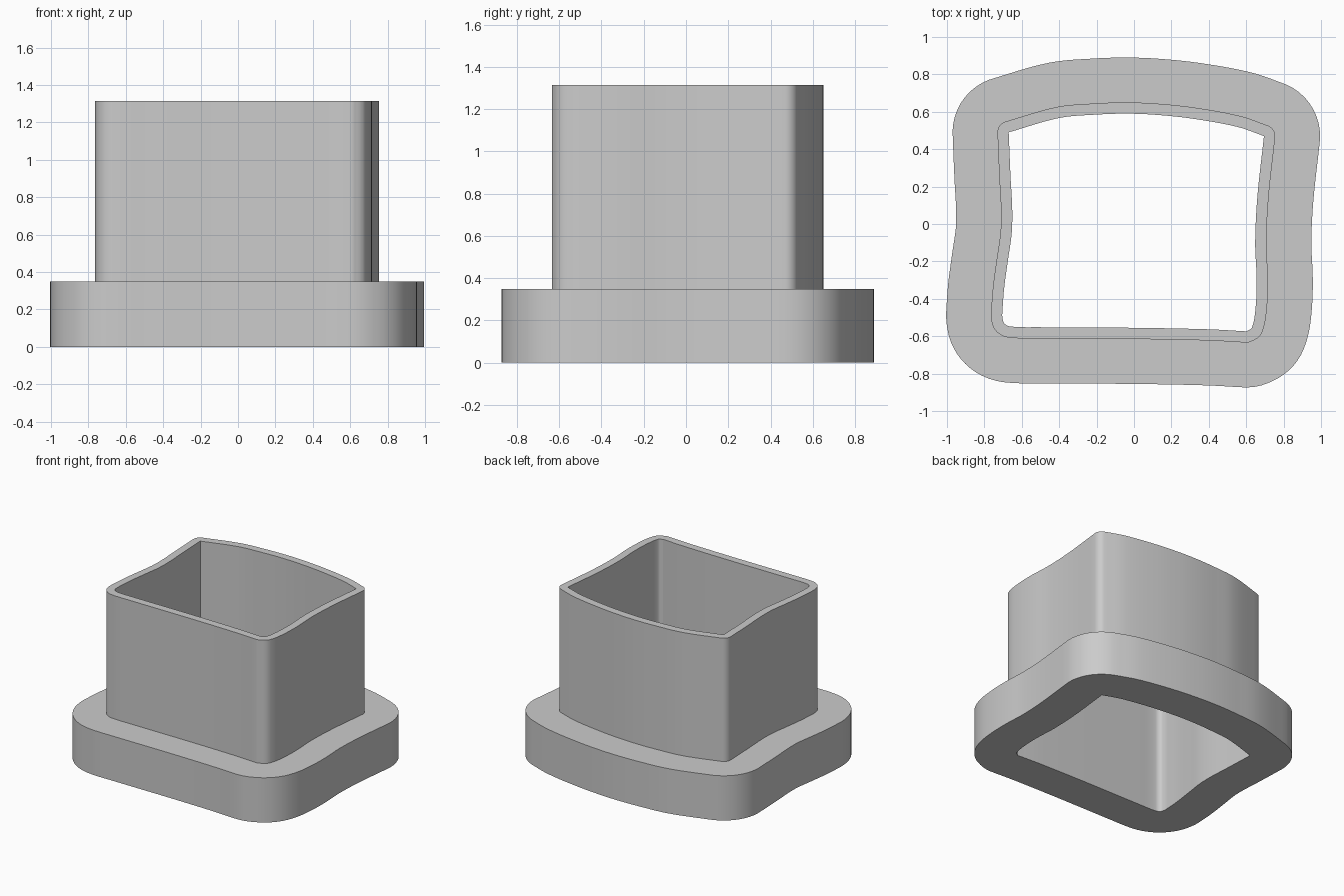
import bpy, bmesh, math
from mathutils import Vector
from mathutils.geometry import interpolate_bezier

cube = bpy.data.objects.get("Cube")
if cube:
    bpy.data.objects.remove(cube, do_unlink=True)

FLANGE_TOP, SLEEVE_TOP = 0.35, 1.315
WALL, FLANGE_REACH = 0.06, 0.30

# Opening outline, counter-clockwise, one smooth curve per side
front = [(-.705, -.49), (-.695, -.53), (-.66, -.548), (-.5, -.552), (0, -.555),
         (.4, -.563), (.6, -.574)]
right = [(.6, -.574), (.63, -.555), (.65, -.45), (.656, -.3), (.648, -.1),
         (.66, .15), (.695, .47)]
back = [(.695, .47), (.55, .52), (.3, .565), (.1, .585), (-.05, .59),
        (-.2, .585), (-.4, .567), (-.67, .49)]
left = [(-.67, .49), (-.66, .25), (-.651, .08), (-.654, -.05), (-.675, -.2),
        (-.695, -.35), (-.705, -.49)]


def smooth_side(points, steps=7):
    """Curve through the points, without the last one."""
    pts = [Vector(p) for p in points]
    last = len(pts) - 1
    tangents = [(pts[min(i + 1, last)] - pts[max(i - 1, 0)]).normalized()
                for i in range(last + 1)]
    out = []
    for i in range(last):
        reach = (pts[i + 1] - pts[i]).length / 3
        out += interpolate_bezier(pts[i], pts[i] + tangents[i] * reach,
                                  pts[i + 1] - tangents[i + 1] * reach,
                                  pts[i + 1], steps)[:-1]
    return [Vector((p[0], p[1])) for p in out]


def outline_with_normals(points):
    """Pair each point with its outward normal, fanning out at corners."""
    result = []
    for i, p in enumerate(points):
        a, b = p - points[i - 1], points[(i + 1) % len(points)] - p
        start = math.atan2(-a.x, a.y)
        turn = math.atan2(a.x * b.y - a.y * b.x, a.dot(b))
        start = math.atan2(-a.x, a.y)
        fans = max(1, math.ceil(turn / math.radians(8)))
        for k in range(fans):
            angle = start + turn * (k + 0.5) / fans
            result.append((p, Vector((math.cos(angle), math.sin(angle)))))
    return result


def loft(name, outline, rings, material):
    """Join offset copies of the outline into one closed hollow solid."""
    bm = bmesh.new()
    loops = [[bm.verts.new((*(p + n * offset), z)) for p, n in outline]
             for offset, z in rings]
    count = len(outline)
    for r, loop in enumerate(loops):
        above = loops[(r + 1) % len(loops)]
        for i in range(count):
            j = (i + 1) % count
            bm.faces.new((loop[i], loop[j], above[j], above[i]))
    bmesh.ops.remove_doubles(bm, verts=bm.verts, dist=0.0005)
    bmesh.ops.recalc_face_normals(bm, faces=bm.faces)
    mesh = bpy.data.meshes.new(name)
    bm.to_mesh(mesh)
    bm.free()
    mesh.materials.append(material)
    obj = bpy.data.objects.new(name, mesh)
    bpy.context.collection.objects.link(obj)
    bpy.context.view_layer.objects.active = obj
    obj.select_set(True)
    bpy.ops.object.shade_smooth_by_angle(angle=math.radians(30))
    return obj


grey = bpy.data.materials.new("plain grey")
grey.use_nodes = True
colour = (0.6, 0.6, 0.6, 1)
grey.diffuse_color = colour
grey.node_tree.nodes["Principled BSDF"].inputs["Base Color"].default_value = colour

# Sleeve with its wide base flange, open right through
points = [p for side in (front, right, back, left) for p in smooth_side(side)]
rings = [(FLANGE_REACH, 0), (FLANGE_REACH, FLANGE_TOP), (WALL, FLANGE_TOP),
         (WALL, SLEEVE_TOP), (0, SLEEVE_TOP), (0, 0)]
loft("flanged_sleeve", outline_with_normals(points), rings, grey)
